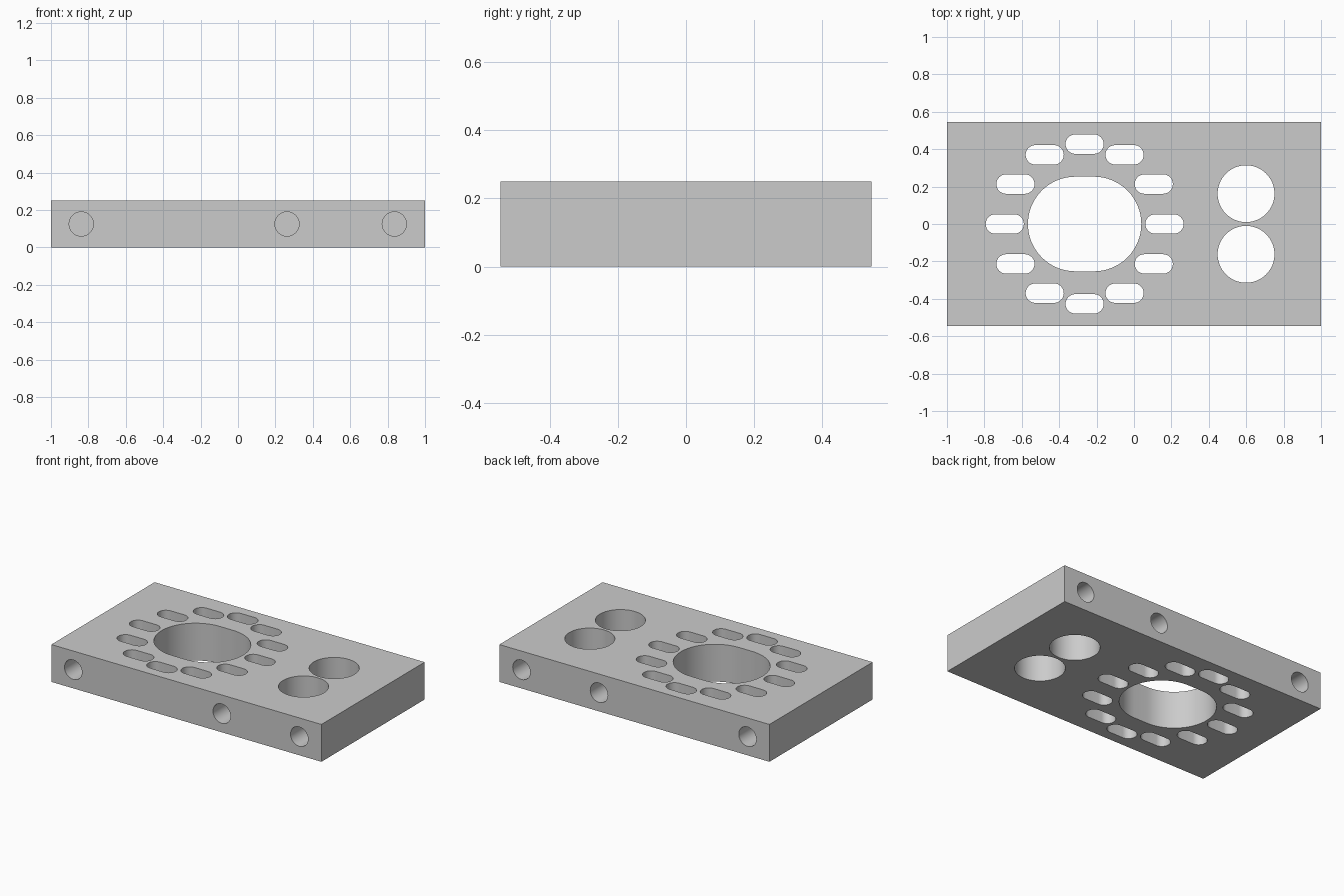
import bpy, bmesh, math
from math import pi, cos, sin
from mathutils import Matrix, Vector

default = bpy.data.objects.get("Cube")
if default:
    bpy.data.objects.remove(default, do_unlink=True)

HALF_WIDTH, THICK = 0.546, 0.25
RING_X, RING_RADIUS = -0.264, 0.427
SLOT_RADIUS, STRETCH = 0.052, 0.05
BOLT_DEPTH = 0.25


def grey_material():
    mat = bpy.data.materials.new("plain_grey")
    mat.use_nodes = True
    colour = (0.6, 0.6, 0.6, 1)
    mat.diffuse_color = colour
    mat.node_tree.nodes["Principled BSDF"].inputs["Base Color"].default_value = colour
    return mat


def stadium(radius, stretch, steps):
    """Outline of a circle pulled apart along x by the stretch on each side."""
    points = []
    for side in (1, -1):
        for i in range(steps + (1 if stretch else 0)):
            a = -pi / 2 + pi * i / steps
            points.append((side * (stretch + radius * cos(a)), side * radius * sin(a)))
    return points


def add_prism(bm, outline, height, matrix):
    """Closed prism standing on the local xy plane."""
    verts = [bm.verts.new(matrix @ Vector((x, y, 0))) for x, y in outline]
    face = bm.faces.new(verts)
    top = bmesh.ops.extrude_face_region(bm, geom=[face])["geom"]
    moved = [v for v in top if isinstance(v, bmesh.types.BMVert)]
    shift = matrix.to_3x3() @ Vector((0, 0, height))
    bmesh.ops.translate(bm, verts=moved, vec=shift)


def make_object(name, bm):
    bmesh.ops.recalc_face_normals(bm, faces=bm.faces)
    mesh = bpy.data.meshes.new(name)
    bm.to_mesh(mesh)
    bm.free()
    obj = bpy.data.objects.new(name, mesh)
    bpy.context.collection.objects.link(obj)
    return obj


# Rectangular plate
bm = bmesh.new()
bmesh.ops.create_cube(bm, size=1, matrix=Matrix.Translation((0, 0, THICK / 2))
                      @ Matrix.Diagonal((2, 2 * HALF_WIDTH, THICK, 1)))
plate = make_object("mounting_plate", bm)
plate.data.materials.append(grey_material())

# Through holes: central opening, ring of slots, pair of round holes
bm = bmesh.new()


def through_hole(x, y, radius, stretch=0, steps=16):
    add_prism(bm, stadium(radius, stretch, steps), THICK + 0.2,
              Matrix.Translation((x, y, -0.1)))


through_hole(RING_X, 0, 0.253, STRETCH, 32)
for i in range(12):
    a = i * pi / 6
    through_hole(RING_X + RING_RADIUS * cos(a), RING_RADIUS * sin(a),
                 SLOT_RADIUS, STRETCH)
for side in (1, -1):
    through_hole(0.599, side * 0.162, 0.152, steps=32)

# Blind bolt holes in the front and back edges
for side in (1, -1):
    for x in (-0.838, 0.262, 0.836):
        turn = Matrix.Rotation(side * pi / 2, 4, "X")
        add_prism(bm, stadium(0.065, 0, 16), BOLT_DEPTH + 0.1,
                  Matrix.Translation((x, side * (HALF_WIDTH + 0.1), THICK / 2)) @ turn)
cutter = make_object("hole_cutter", bm)
cutter.hide_render = True

# Cut the holes, then keep the rims sharp and the bores smooth
cut = plate.modifiers.new("holes", "BOOLEAN")
cut.operation = "DIFFERENCE"
cut.solver = "EXACT"
cut.object = cutter
for obj in bpy.context.selected_objects:
    obj.select_set(False)
plate.select_set(True)
bpy.context.view_layer.objects.active = plate
bpy.ops.object.modifier_apply(modifier=cut.name)
bpy.data.objects.remove(cutter, do_unlink=True)
bpy.ops.object.shade_smooth_by_angle(angle=math.radians(30))
